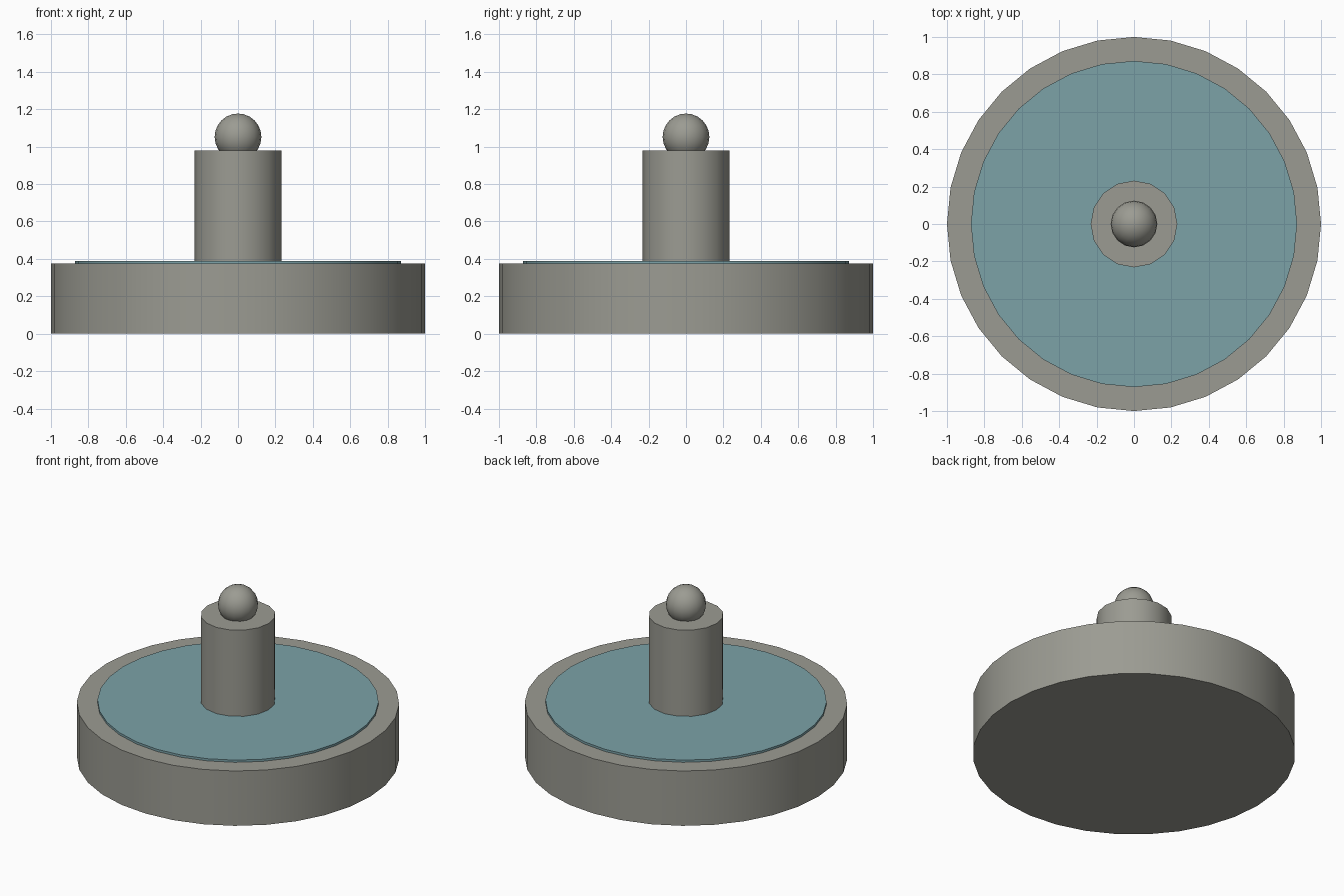
import bpy
import math

if "Cube" in bpy.data.objects:
    bpy.data.objects.remove(bpy.data.objects["Cube"], do_unlink=True)


def material(name, rgb):
    mat = bpy.data.materials.new(name)
    mat.use_nodes = True
    mat.diffuse_color = (*rgb, 1)
    mat.node_tree.nodes["Principled BSDF"].inputs["Base Color"].default_value = (*rgb, 1)
    return mat


def finish(name, mat):
    obj = bpy.context.object
    obj.name = name
    obj.data.materials.append(mat)
    bpy.ops.object.shade_smooth_by_angle(angle=math.radians(40))


def cylinder(name, mat, sides, radius, bottom, top):
    bpy.ops.mesh.primitive_cylinder_add(
        vertices=sides, radius=radius, depth=top - bottom,
        location=(0, 0, (bottom + top) / 2))
    finish(name, mat)


stone = material("grey stone", (0.33, 0.33, 0.29))
water = material("blue water", (0.20, 0.36, 0.39))

# Basin, raised water disc and central column
cylinder("basin", stone, 32, 1.0, 0, 0.375)
cylinder("water_surface", water, 32, 0.872, 0.3, 0.39)
cylinder("column", stone, 16, 0.232, 0.3, 0.98)

# Ball resting partly sunk into the column
bpy.ops.mesh.primitive_uv_sphere_add(
    segments=16, ring_count=12, radius=0.125, location=(0, 0, 1.052))
finish("top_ball", stone)
